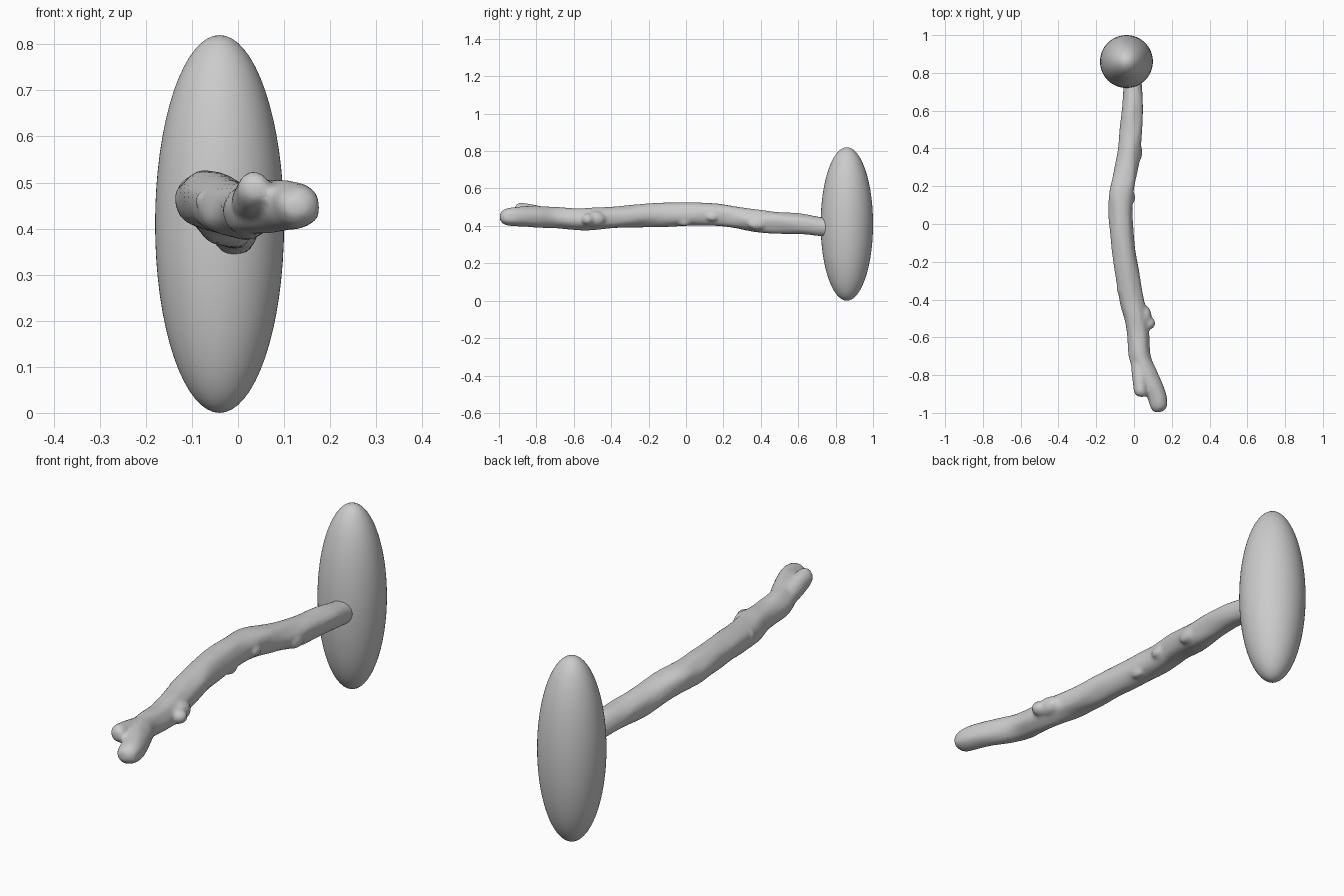
import bpy, bmesh, math
from mathutils import Vector, noise

if "Cube" in bpy.data.objects:
    bpy.data.objects.remove(bpy.data.objects["Cube"])

SIDES = 28


def spline(rows, steps):
    """Catmull-Rom through rows of any width."""
    out = []
    n = len(rows)
    for i in range(n - 1):
        p0, p1, p2, p3 = (rows[max(0, min(n - 1, i + k))] for k in (-1, 0, 1, 2))
        for s in range(steps):
            t = s / steps
            out.append([0.5 * (2 * b + (c - a) * t + (2 * a - 5 * b + 4 * c - d) * t * t
                               + (3 * b - a - 3 * c + d) * t ** 3)
                        for a, b, c, d in zip(p0, p1, p2, p3)])
    out.append(list(rows[-1]))
    return out


def tube(bm, rows, steps=6, rough=0.0):
    """Closed tube; rows are y, x centre, z centre, x radius, z radius."""
    rings = []
    for y, x, z, rx, rz in spline(rows, steps):
        ring = []
        for k in range(SIDES):
            a = 2 * math.pi * k / SIDES
            d = Vector((math.cos(a), y * 5, math.sin(a)))
            f = 1 + rough * noise.noise(d * 1.3)
            ring.append(bm.verts.new((x + rx * f * math.cos(a), y, z + rz * f * math.sin(a))))
        rings.append(ring)
    for r, s in zip(rings, rings[1:]):
        for k in range(SIDES):
            j = (k + 1) % SIDES
            bm.faces.new((r[k], r[j], s[j], s[k]))
    bm.faces.new(rings[0][::-1])
    bm.faces.new(rings[-1])


# Crooked branch: main limb
bm = bmesh.new()
tube(bm, [
    (-0.995, 0.125, 0.447, 0.022, 0.018),
    (-0.97, 0.130, 0.448, 0.044, 0.040),
    (-0.92, 0.122, 0.449, 0.053, 0.051),
    (-0.85, 0.093, 0.452, 0.060, 0.056),
    (-0.78, 0.060, 0.448, 0.062, 0.057),
    (-0.70, 0.030, 0.442, 0.056, 0.056),
    (-0.60, 0.022, 0.438, 0.060, 0.057),
    (-0.50, 0.010, 0.438, 0.066, 0.059),
    (-0.40, -0.014, 0.442, 0.066, 0.058),
    (-0.20, -0.046, 0.457, 0.063, 0.062),
    (0.00, -0.066, 0.463, 0.064, 0.063),
    (0.15, -0.068, 0.462, 0.066, 0.062),
    (0.27, -0.046, 0.445, 0.064, 0.060),
    (0.40, -0.024, 0.423, 0.060, 0.062),
    (0.60, -0.008, 0.412, 0.057, 0.054),
    (0.72, -0.006, 0.396, 0.050, 0.053),
    (0.82, -0.010, 0.390, 0.045, 0.048),
], rough=0.12)

# Fork stub beside the tip
tube(bm, [
    (-0.915, 0.042, 0.485, 0.018, 0.018),
    (-0.895, 0.036, 0.486, 0.034, 0.036),
    (-0.85, 0.033, 0.475, 0.038, 0.045),
    (-0.75, 0.030, 0.455, 0.045, 0.045),
    (-0.65, 0.025, 0.440, 0.035, 0.035),
])

# Knots and broken twig bumps: centre, radii
for c, r in [((0.075, -0.525, 0.435), (0.038, 0.035, 0.032)),
             ((0.055, -0.49, 0.437), (0.038, 0.06, 0.042)),
             ((-0.070, -0.34, 0.460), (0.022, 0.035, 0.025)),
             ((-0.015, 0.14, 0.448), (0.022, 0.035, 0.024)),
             ((-0.030, -0.01, 0.420), (0.022, 0.035, 0.022)),
             ((0.022, 0.38, 0.410), (0.022, 0.050, 0.030))]:
    ball = bmesh.ops.create_icosphere(bm, subdivisions=3, radius=1)["verts"]
    for v in ball:
        v.co = Vector([c[i] + v.co[i] * r[i] for i in range(3)])

bmesh.ops.recalc_face_normals(bm, faces=bm.faces)
mesh = bpy.data.meshes.new("branch")
bm.to_mesh(mesh)
bm.free()
branch = bpy.data.objects.new("branch", mesh)
bpy.context.collection.objects.link(branch)

# Fuse the pieces into one smooth limb
fuse = branch.modifiers.new("fuse", "REMESH")
fuse.mode = "VOXEL"
fuse.voxel_size = 0.009
fuse.use_smooth_shade = True
soften = branch.modifiers.new("soften", "SMOOTH")
soften.factor = 0.5
soften.iterations = 4

# Tall egg-shaped end piece
bpy.ops.mesh.primitive_uv_sphere_add(segments=64, ring_count=32, radius=1,
                                     location=(-0.04, 0.86, 0.41))
end = bpy.context.object
end.name = "end_ellipsoid"
end.scale = (0.14, 0.14, 0.41)
bpy.ops.object.transform_apply(location=False, rotation=False, scale=True)
bpy.ops.object.shade_smooth()
